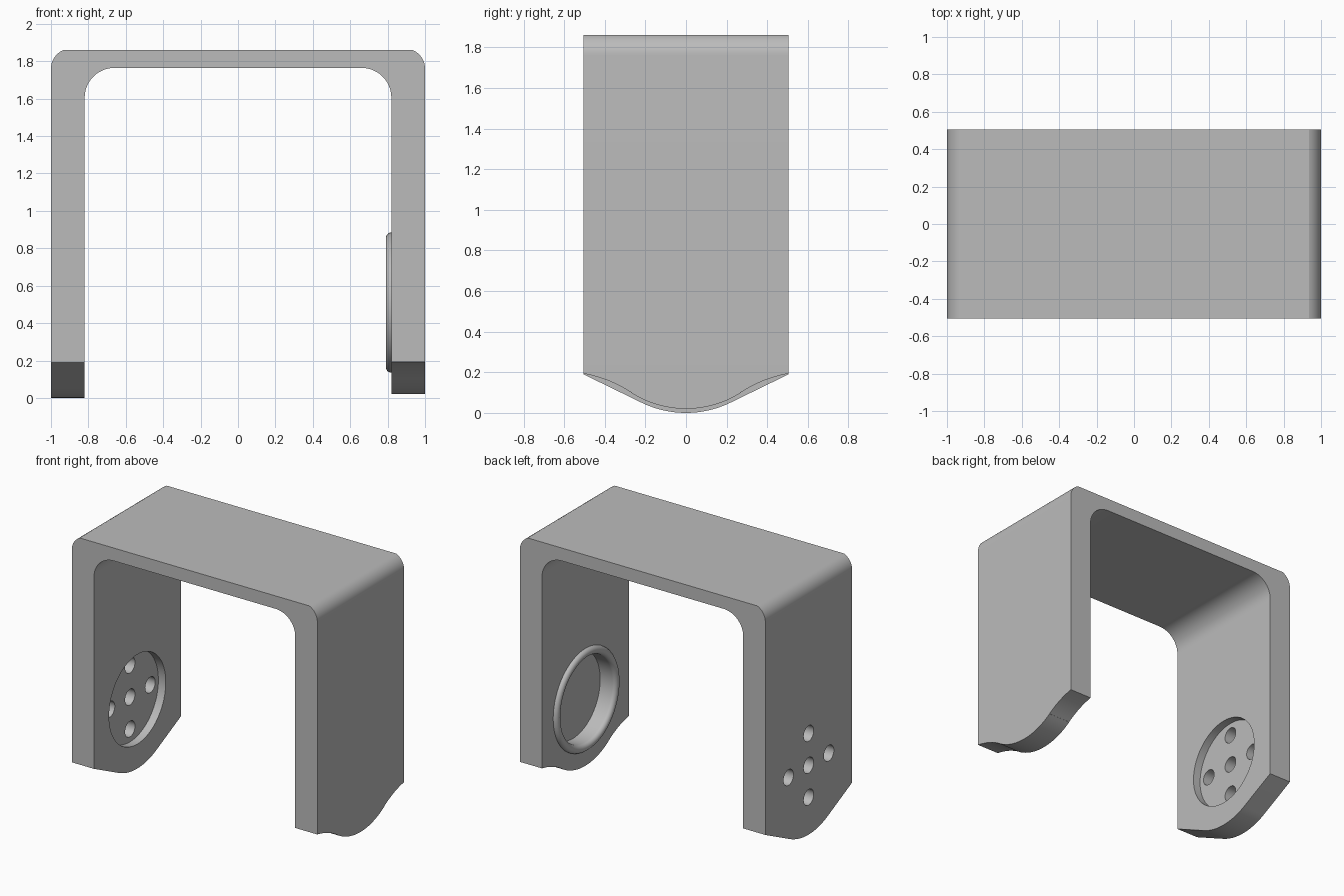
import bpy, bmesh
from math import sin, cos, pi, radians

cube = bpy.data.objects.get("Cube")
if cube:
    bpy.data.objects.remove(cube, do_unlink=True)

HALF_DEPTH = 0.505
HUB_Z = 0.51

grey = bpy.data.materials.new("plain grey")
grey.use_nodes = True
grey.diffuse_color = (0.5, 0.5, 0.5, 1)
grey.node_tree.nodes["Principled BSDF"].inputs["Base Color"].default_value = (0.5, 0.5, 0.5, 1)


def arc(cx, cz, r, start, end, steps=12):
    """Points along an arc, angles in degrees."""
    angles = [radians(start + (end - start) * i / steps) for i in range(steps + 1)]
    return [(cx + r * cos(a), cz + r * sin(a)) for a in angles]


def mirrored(points):
    """Right half of an outline followed by its mirror image."""
    return points + [(-u, v) for u, v in reversed(points) if abs(u) > 1e-5]


def prism(name, points, to_3d, offset):
    """Extrude an outline given in 2D along an offset vector."""
    bm = bmesh.new()
    face = bm.faces.new([bm.verts.new(to_3d(u, v)) for u, v in points])
    grown = bmesh.ops.extrude_face_region(bm, geom=[face])
    moved = [g for g in grown["geom"] if isinstance(g, bmesh.types.BMVert)]
    bmesh.ops.translate(bm, verts=moved, vec=offset)
    bmesh.ops.recalc_face_normals(bm, faces=bm.faces)
    mesh = bpy.data.meshes.new(name)
    bm.to_mesh(mesh)
    bm.free()
    obj = bpy.data.objects.new(name, mesh)
    bpy.context.collection.objects.link(obj)
    mesh.materials.append(grey)
    return obj


def disc(name, x0, x1, y, z, r, sides):
    """Cylinder along x between x0 and x1."""
    points = [(y + r * cos(2 * pi * i / sides), z + r * sin(2 * pi * i / sides))
              for i in range(sides)]
    return prism(name, points, lambda u, v: (x0, u, v), (x1 - x0, 0, 0))


def cut(target, cutter):
    cutter.hide_render = True
    mod = target.modifiers.new("cut", 'BOOLEAN')
    mod.operation = 'DIFFERENCE'
    mod.solver = 'EXACT'
    mod.object = cutter
    bpy.context.view_layer.objects.active = target
    bpy.ops.object.modifier_apply(modifier=mod.name)
    bpy.data.objects.remove(cutter, do_unlink=True)


# Bracket: arch profile with rounded corners, run from front to back
outer = [(1, -0.1)] + arc(0.891, 1.76, 0.109, 0, 66.5)
inner = arc(0.66, 1.605, 0.16, 90, 0) + [(0.82, -0.1)]
right_half = outer[::-1]
profile = mirrored(outer) + [(-u, v) for u, v in reversed(inner)] + inner
bracket = prism("bracket", profile, lambda u, v: (u, -HALF_DEPTH, v), (0, 2 * HALF_DEPTH, 0))

# Lower ends: one leg has straight flanks, the other an S-shaped edge
straight = [(0.6, -0.3), (0.6, 0.236), (HALF_DEPTH, 0.19)] + arc(0, 0.5, 0.5, -64, -90)
wavy = ([(0.6, -0.3), (0.6, 0.205)] + arc(0.614, -0.425, 0.628, 100, 123)
        + arc(0, 0.52, 0.5, -57, -90))
for side, edge in ((-1, straight), (1, wavy)):
    # the cutter spans one leg
    start = side * 0.7
    cut(bracket, prism("end_cutter", mirrored(edge),
                       lambda u, v: (start, u, v), (side * 0.5, 0, 0)))

# Recesses on the inner faces
cut(bracket, disc("horn_recess_cutter", -0.88, -0.7, 0, HUB_Z, 0.33, 64))
cut(bracket, disc("bearing_recess_cutter", 0.7, 0.92, 0, HUB_Z, 0.315, 64))

# Five screw holes in a cross
for dy, dz in ((0, 0), (1, 0), (-1, 0), (0, 1), (0, -1)):
    cut(bracket, disc("hole_cutter", -1.1, -0.7, dy * 0.235, HUB_Z + dz * 0.235, 0.058, 32))

# Rounded lip around the bearing recess
bpy.ops.mesh.primitive_torus_add(location=(0.82, 0, HUB_Z), rotation=(0, pi / 2, 0),
                                 major_radius=0.345, minor_radius=0.03,
                                 major_segments=64, minor_segments=20)
lip = bpy.context.object
lip.name = "bearing_lip"
lip.data.materials.append(grey)

for obj in (bracket, lip):
    bpy.ops.object.select_all(action='DESELECT')
    obj.select_set(True)
    bpy.context.view_layer.objects.active = obj
    bpy.ops.object.shade_smooth_by_angle(angle=radians(22))
